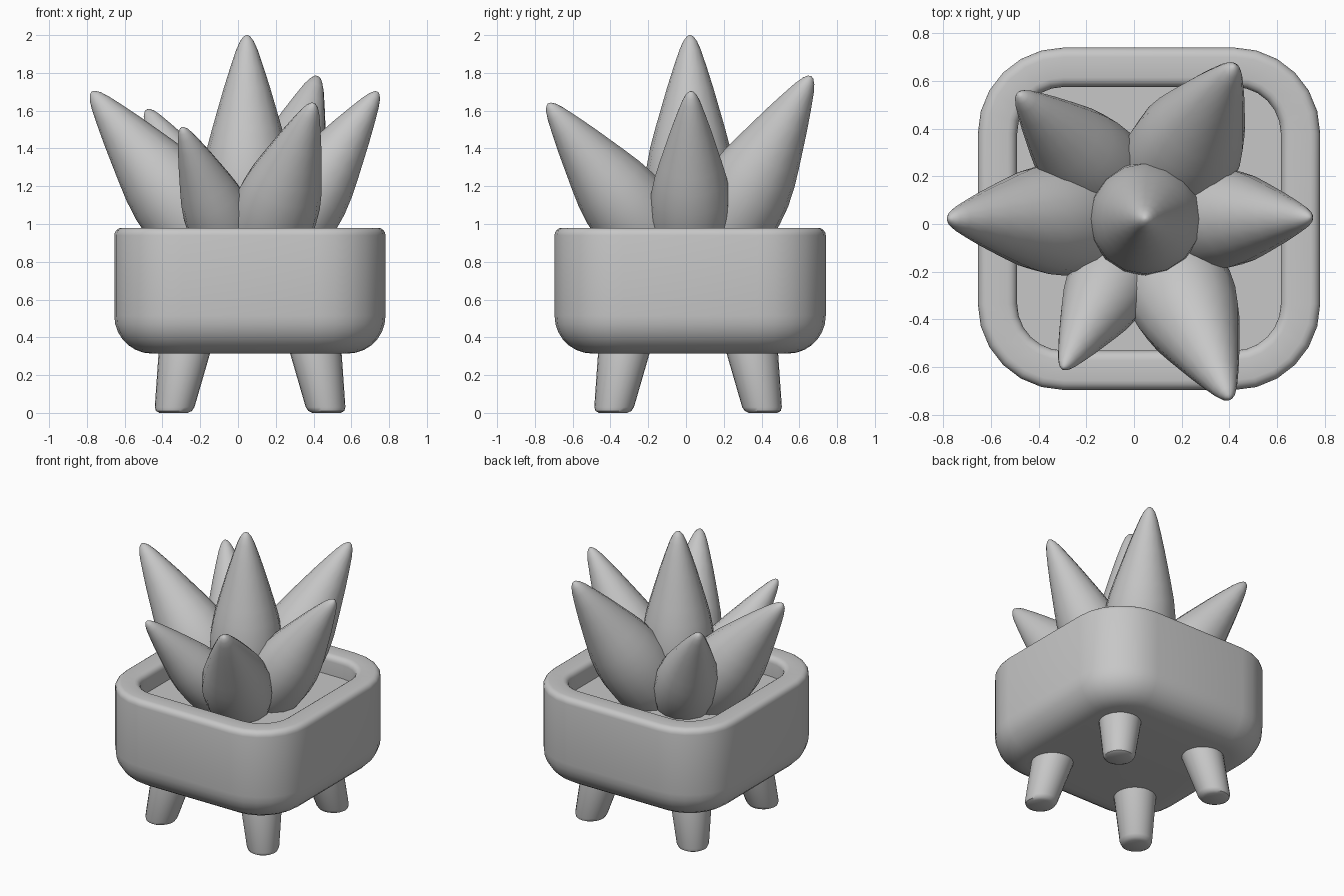
import bpy, bmesh, math
from mathutils import Vector

cube = bpy.data.objects.get("Cube")
if cube:
    bpy.data.objects.remove(cube)

grey = bpy.data.materials.new("plain grey")
grey.use_nodes = True
COLOUR = (0.57, 0.57, 0.57, 1)
grey.diffuse_color = COLOUR
grey.node_tree.nodes["Principled BSDF"].inputs["Base Color"].default_value = COLOUR


def loft(name, rings):
    """Skin closed rings of equal length, capping both ends."""
    bm = bmesh.new()
    loops = [[bm.verts.new(p) for p in ring] for ring in rings]
    n = len(loops[0])
    for a, b in zip(loops, loops[1:]):
        for i in range(n):
            j = (i + 1) % n
            bm.faces.new((a[i], a[j], b[j], b[i]))
    bm.faces.new(loops[0][::-1])
    bm.faces.new(loops[-1])
    bmesh.ops.recalc_face_normals(bm, faces=bm.faces)
    mesh = bpy.data.meshes.new(name)
    bm.to_mesh(mesh)
    bm.free()
    obj = bpy.data.objects.new(name, mesh)
    bpy.context.collection.objects.link(obj)
    mesh.materials.append(grey)
    bpy.ops.object.select_all(action='DESELECT')
    obj.select_set(True)
    bpy.context.view_layer.objects.active = obj
    bpy.ops.object.shade_smooth_by_angle(angle=math.radians(40))


def arc(cx, cz, r, start, end, steps):
    angles = [math.radians(start + (end - start) * i / steps) for i in range(steps + 1)]
    return [(cx + r * math.cos(a), cz + r * math.sin(a)) for a in angles]


POT = Vector((0.063, 0.022, 0))
HALF, CORNER = 0.718, 0.36


def rounded_square(half, z, steps=6):
    """Ring that keeps the pot's corner centres, so walls stay even."""
    c = HALF - CORNER
    r = half - c
    ring = []
    for k, (sx, sy) in enumerate([(1, 1), (-1, 1), (-1, -1), (1, -1)]):
        for x, y in arc(0, 0, r, 90 * k, 90 * k + 90, steps):
            ring.append(POT + Vector((sx * c + x, sy * c + y, z)))
    return ring


# Pot: rounded underside, outer wall, soft rim, inner wall and recessed soil bed
profile = arc(HALF - 0.2, 0.514, 0.2, -90, 0, 7)
profile += arc(HALF - 0.04, 0.94, 0.04, 0, 90, 4)
profile += arc(0.593, 0.94, 0.04, 90, 180, 4)
profile.append((0.553, 0.83))
loft("pot", [rounded_square(h, z) for h, z in profile])

# Soil
loft("soil", [rounded_square(0.555, z) for z in (0.82, 0.845)])

# Splayed tapered legs
for side, sx in (("right", -1), ("left", 1)):
    for end, sy in (("front", -1), ("back", 1)):
        rings = []
        for r, z in [(0.075, 0), (0.095, 0.01), (0.105, 0.03), (0.137, 0.32), (0.144, 0.4)]:
            off = 0.405 - 0.18 * z
            x, y = 0.064 + sx * off, 0.011 + sy * (off - 0.008)
            rings.append([(x + px, y + py, z) for px, py in arc(0, 0, r, 0, 345, 23)])
        loft(f"{end}_{side}_leg", rings)

# Leaves: one spindle profile (radius, distance) fitted between root and tip
SPINDLE = [(0.1, 0), (0.165, 0.07), (0.207, 0.15), (0.232, 0.25), (0.239, 0.35),
           (0.232, 0.44), (0.211, 0.53), (0.184, 0.61), (0.155, 0.69),
           (0.122, 0.78), (0.088, 0.865), (0.056, 0.94), (0.036, 0.975),
           (0.018, 0.994), (0.004, 1)]
LEAVES = {  # tip position, width factor
    "centre_leaf": ((0.047, 0.022, 2.0), 1.0),
    "right_leaf": ((-0.775, 0.022, 1.7), 1.0),
    "left_leaf": ((0.74, 0.027, 1.7), 0.9),
    "front_left_leaf": ((0.4, -0.73, 1.637), 0.95),
    "front_right_leaf": ((-0.297, -0.605, 1.51), 0.76),
    "back_left_leaf": ((0.42, 0.662, 1.782), 1.0),
    "back_right_leaf": ((-0.483, 0.545, 1.605), 0.88),
}
for name, (tip, width) in LEAVES.items():
    root = Vector((0.05, 0.022, 0.74))
    outward = Vector(tip) - root
    outward.z = 0
    root += 0.09 * outward
    axis = Vector(tip) - root
    turn = Vector((0, 0, 1)).rotation_difference(axis)
    loft(name, [[root + turn @ Vector((x, y, t * axis.length))
                 for x, y in arc(0, 0, r * width, 0, 337.5, 15)] for r, t in SPINDLE])
